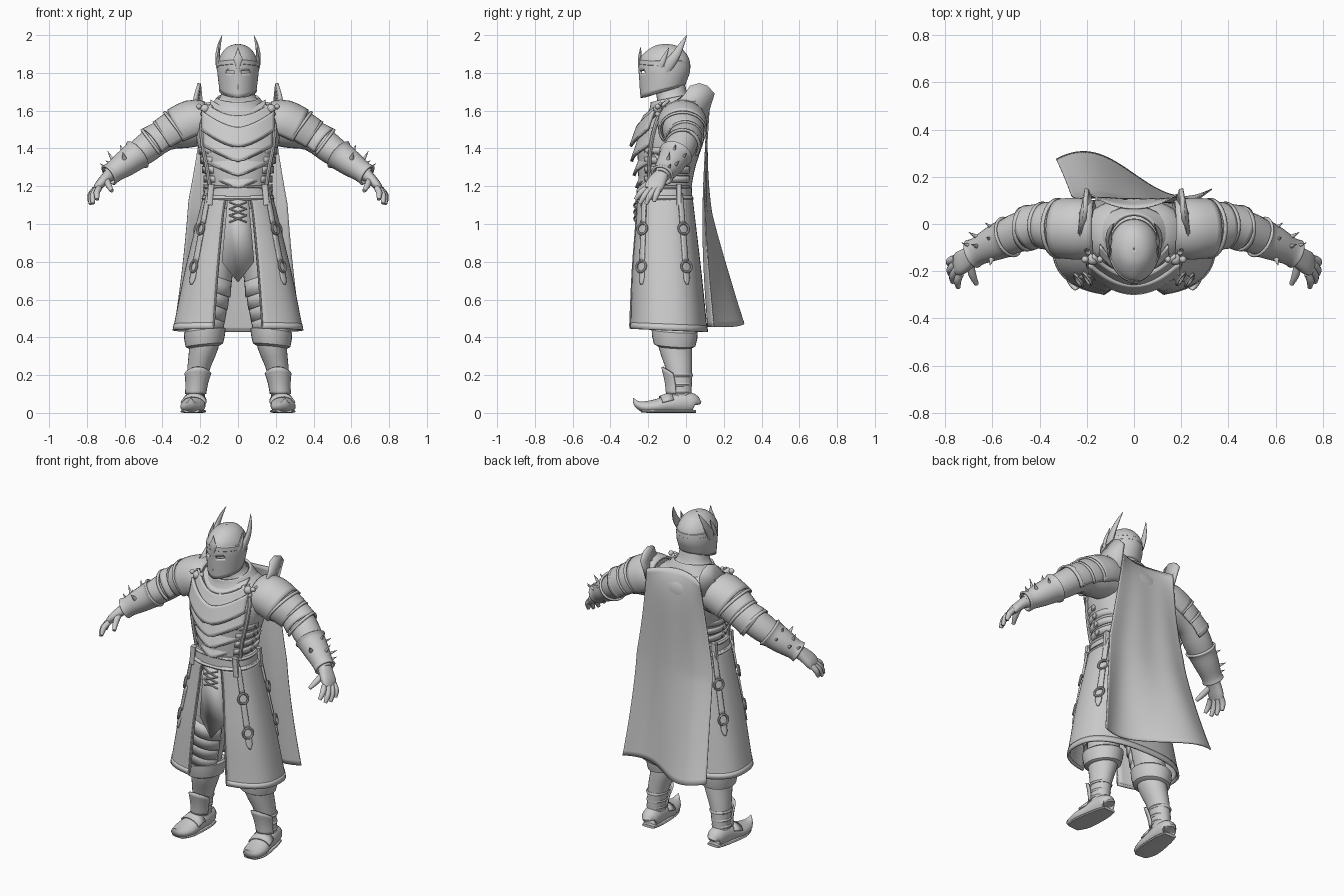
import bpy, bmesh, math
from mathutils import Vector
pi = math.pi


def make(name, verts, faces, mirror=False, thick=0.0):
    me = bpy.data.meshes.new(name)
    me.from_pydata([tuple(v) for v in verts], [], faces)
    bm = bmesh.new()
    bm.from_mesh(me)
    bmesh.ops.recalc_face_normals(bm, faces=bm.faces)
    bm.to_mesh(me)
    bm.free()
    ob = bpy.data.objects.new(name, me)
    bpy.context.collection.objects.link(ob)
    if thick:
        m = ob.modifiers.new("thickness", 'SOLIDIFY')
        m.thickness, m.offset = thick, 0
    if mirror:
        ob.modifiers.new("mirror", 'MIRROR')
    return ob


def smooth_path(pts, k):
    """Catmull-Rom through rows of (x, y, z, ra, rb)."""
    out = []
    for i in range(len(pts) - 1):
        p = [pts[max(0, min(len(pts) - 1, i + j))] for j in (-1, 0, 1, 2)]
        for s in range(k):
            t = s / k
            out.append([0.5 * (2 * b + (c - a) * t + (2 * a - 5 * b + 4 * c - d) * t * t
                        + (3 * b - a - 3 * c + d) * t ** 3) for a, b, c, d in zip(*p)])
    return out + [list(pts[-1])]


def tube(name, pts, n=24, ref='X', flat=False, arc=None, e=2, k=3, mirror=False, thick=0.0, fix=None, cap=True):
    """Elliptical sections swept along a path; arc (degrees) leaves it open."""
    pts = [tuple(p) if len(p) == 5 else tuple(p) + (p[3],) for p in pts]
    if k > 1:
        pts = smooth_path(pts, k)
    axis = Vector((1, 0, 0)) if ref == 'X' else Vector((0, 1, 0))
    P = [Vector(p[:3]) for p in pts]
    cols = n + 1 if arc else n
    a0, a1 = [math.radians(a) for a in (arc or (0, 360))]
    verts, faces = [], []
    for i, p in enumerate(pts):
        t = Vector((0, 0, 1)) if flat else (P[min(i + 1, len(P) - 1)] - P[max(i - 1, 0)]).normalized()
        u = (axis - t * axis.dot(t)).normalized()
        w = t.cross(u)
        for j in range(cols):
            a = a0 + (a1 - a0) * j / n
            c, s = math.cos(a), math.sin(a)
            c, s = math.copysign(abs(c) ** (2 / e), c), math.copysign(abs(s) ** (2 / e), s)
            verts.append(P[i] + u * c * max(p[3], .0005) + w * s * max(p[4], .0005))
    for i in range(len(pts) - 1):
        for j in range(n):
            q = (j + 1) % cols
            faces.append((i * cols + j, i * cols + q, (i + 1) * cols + q, (i + 1) * cols + j))
    if not arc and cap:
        faces += [tuple(range(cols)), tuple(range(len(verts) - cols, len(verts)))]
    if fix:
        verts = [fix(v) for v in verts]
    return make(name, verts, faces, mirror, thick)


def sheet(name, f, nu, nv, thick, mirror=False):
    verts = [f(-1 + 2 * i / nu, j / nv) for j in range(nv + 1) for i in range(nu + 1)]
    r = nu + 1
    faces = [(j * r + i, j * r + i + 1, (j + 1) * r + i + 1, (j + 1) * r + i) for j in range(nv) for i in range(nu)]
    return make(name, verts, faces, mirror, thick)


def rod(name, pts, r, mirror=False, k=3):
    return tube(name, [tuple(p) + (r,) for p in pts], 8, k=k, mirror=mirror)


def ring(name, loc, R, r, rot):
    bpy.ops.mesh.primitive_torus_add(location=loc, rotation=rot, major_radius=R, minor_radius=r,
                                     major_segments=20, minor_segments=8)
    bpy.context.object.name = name


# torso, collar and belt
tube("torso", [(0, -.11, 1.08, .165, .135), (0, -.11, 1.2, .16, .14), (0, -.1, 1.32, .188, .155), (0, -.075, 1.46, .222, .175),
     (0, -.045, 1.57, .215, .15), (0, -.045, 1.63, .16, .11), (0, -.07, 1.67, .095, .085), (0, -.09, 1.76, .075, .08)], 40, flat=True, e=2.3)
tube("gorget", [(0, -.065, 1.605, .165, .135), (0, -.065, 1.64, .13, .12), (0, -.07, 1.67, .105, .11)], 32, flat=True, cap=False,
     thick=.014, fix=lambda v: v + Vector((0, 0, .2 * (v.y + .05))))
tube("belt", [(0, -.115, 1.13, .185, .148), (0, -.115, 1.20, .175, .145)], 40, flat=True, e=2.4, k=1)
for z, r in ((1.135, .19), (1.195, .181)):
    tube("belt_rim", [(0, -.115, z - .01, r - .004, r - .042), (0, -.115, z, r + .004, r - .034),
         (0, -.115, z + .01, r - .004, r - .042)], 40, flat=True, e=2.4, k=2)

# overlapping breast plates: bottom z, half width, rise at sides, front y, curl power, height
for zb, w, rise, yf, p, h in ((1.57, .145, .055, -.215, 2, .03), (1.50, .175, .075, -.255, 2, .07), (1.41, .19, .09, -.293, 1.6, .10),
                              (1.33, .18, .085, -.288, 1.15, .10), (1.255, .165, .075, -.275, 1.1, .09), (1.19, .15, .065, -.262, 1.1, .08)):
    def breast(u, v):
        return (u * w, yf + (1 - v) * .035 + .09 * u * u, zb + rise * abs(u) ** p + h * (1 - v))
    sheet("breast_plate", breast, 24, 6, .016)
    rod("plate_rim", [breast(-1 + i / 6, 1) for i in range(13)], .007, k=1)
rod("breast_trim", [(.16, -.13, 1.6), (.192, -.16, 1.53), (.188, -.185, 1.42), (.165, -.195, 1.3), (.15, -.19, 1.2)], .011, True)
for i in range(4):
    z, r = 1.22 + .05 * i, .168 + .009 * i
    tube("side_band", [(0, -.1, z, r, .145), (0, -.1, z + .035, r + .009, .152)], 14, flat=True, arc=(-48, 48), e=2.3, k=1, mirror=True, thick=.012)
    for s in (-1, 1):
        ring("band_buckle", (s * (r + .01), -.11, z + .018), .016, .004, (0, pi / 2, 0))

# long open-fronted coat skirt with hem
sk = [(0, -.115, 1.15, .176, .142), (0, -.11, 1.0, .215, .155), (0, -.105, .75, .275, .18), (0, -.097, .52, .322, .196), (0, -.095, .45, .335, .202)]
tilt = lambda v: v + Vector((0, 0, -.06 * (v.y + .1) * (1.15 - v.z)))
tube("coat_skirt", sk, 56, flat=True, arc=(-73, 253), e=2.5, thick=.014, fix=tilt)
tube("coat_hem", [(0, -.095, .47, .335, .202), (0, -.095, .437, .341, .206)], 56, flat=True, arc=(-73, 253), e=2.5, k=1, thick=.012, fix=tilt)
rod("coat_edge", [(.07, -.257, 1.12), (.085, -.264, 1.0), (.108, -.283, .75), (.128, -.296, .46)], .005, True)
make("front_tabard", [(-.055, -.25, 1.13), (.055, -.25, 1.13), (.085, -.245, .80), (0, -.258, .69), (-.085, -.245, .80), (0, -.262, 1.13)],
     [(0, 5, 3, 4), (5, 1, 2, 3)], thick=.012)
for i in range(3):
    z = 1.01 + .035 * i
    for s in (-1, 1):
        rod("lacing", [(-.045 * s, -.264, z), (0, -.275, z + .018), (.045 * s, -.264, z + .036)], .005)


# hanging straps with rings on both sides of the skirt
def skirt_point(z, deg, out):
    a, f = math.radians(deg), (1.15 - z) / .71
    c, s = math.cos(a), math.sin(a)
    return Vector(((.18 + .16 * f + out) * math.copysign(abs(c) ** .8, c),
                   -.115 + .02 * f + (.145 + .06 * f + out) * math.copysign(abs(s) ** .8, s), z))


for deg in (-38, 28):
    for z0, z1 in ((1.16, 1.0), (.95, .80), (.75, .68)):
        def strap(u, v):
            taper = 1 - .7 * max(0, v - .6) / .4 if z1 < .7 else 1
            return skirt_point(z0 + (z1 - z0) * v, deg + 5 * u * taper, .012)
        sheet("hanging_strap", strap, 3, 6, .012, True)
    for z in (.975, .775):
        c = skirt_point(z, deg, .02)
        for s in (-1, 1):
            ring("strap_ring", (s * c.x, c.y, c.z), .029, .007, (0, s * (pi / 2 - .2), s * math.radians(deg * .9)))
    b = skirt_point(1.16, deg - 3, .012)
    tube("belt_loop", [(b.x, b.y, 1.1, .016, .014), (b.x - .01, b.y, 1.21, .016, .014)], 12, e=5, k=1, mirror=True)


# cape
def cape(u, v):
    hem = .211 - .095 * math.sin(u * pi / 1.3)
    f = v ** 2.3
    x = u * (.18 + .065 * min(1, v * 2.2) + .085 * v ** 2)
    y = .125 * (1 - f) + hem * f - .03 * math.sin(pi * v) + .008 * math.sin(8 * u) * v * (1 - f)
    y += .015 * math.sin(2 * pi * v) * -(v > .5) * (hem - .12) / .18
    return (x, y - .06 * (1 - v) ** 14 * (1 - u * u), 1.64 - (1.185 - .045 * u * u * (u < 0)) * v + .02 * (1 - u * u) * (1 - v))


sheet("cape", cape, 40, 40, .006)

# legs, thigh plates, knee cuffs and boots
tube("leg", [(.09, -.1, 1.0, .085, .1), (.135, -.08, .7, .103, .11), (.172, -.065, .45, .086, .092), (.182, -.055, .34, .077, .088),
     (.213, -.035, .21, .057, .066), (.225, -.028, .07, .048, .058)], 28, flat=True, mirror=True)
for i in range(4):
    z = .70 - .07 * i
    x, y = .139 + .011 * i, -.08 + .004 * i
    tube("thigh_plate", [(x, y, z + .03, .104, .112), (x + .008, y, z - .055, .107 - .004 * i, .119 - .004 * i)], 18, flat=True,
         arc=(-165, -15), k=1, mirror=True, thick=.01, fix=lambda v: v + Vector((0, 0, .35 * (v.x - .14))))
tube("knee_cuff", [(.18, -.06, .348, .08, .09), (.178, -.06, .358, .099, .11), (.177, -.06, .40, .108, .12),
     (.176, -.06, .435, .111, .122), (.176, -.06, .445, .1, .11), (.176, -.06, .44, .08, .09)], 28, flat=True, mirror=True, k=1,
     fix=lambda v: v + Vector((0, 0, -.06 * (v.y + .06) - .1 * (v.x - .18))))
for z, x, r in ((.20, .216, .058), (.15, .22, .053), (.11, .223, .051)):
    tube("boot_band", [(x, -.033, z - .009, r, r + .008), (x, -.033, z, r + .005, r + .012), (x, -.033, z + .009, r, r + .008)], 24, flat=True, mirror=True, k=2)
tube("shin_guard", [(.224, -.035, .1, .053, .066), (.218, -.04, .16, .058, .068), (.212, -.048, .21, .069, .078)], 16, flat=True,
     arc=(-165, -15), mirror=True, thick=.01, fix=lambda v: v + Vector((0, 0, max(0, v.z - .15) * max(0, -.07 - v.y) * 10)))
tube("boot_foot", [(.222, .048, .045, .03, .03), (.223, .04, .05, .048, .05), (.226, -.02, .055, .056, .062), (.232, -.09, .045, .06, .05),
     (.24, -.16, .034, .066, .038), (.245, -.22, .032, .052, .03), (.248, -.26, .048, .026, .018), (.248, -.28, .078, .002, .002)], 24,
     mirror=True, fix=lambda v: Vector((v.x, v.y, max(0, v.z))))
tube("boot_sole", [(.222, .052, .008, .04, .008), (.226, -.02, .008, .058, .008), (.24, -.16, .008, .066, .008), (.246, -.235, .011, .04, .009)], 12, e=4, mirror=True)
tube("instep_plate", [(.228, -.07, .058, .06, .052), (.236, -.13, .045, .066, .042)], 16, arc=(10, 170), k=1, mirror=True, thick=.008)

# arms with layered shoulder plates
tube("arm", [(.17, -.02, 1.53, .11, .11), (.3, -.015, 1.51, .11, .112), (.4, -.002, 1.465, .078, .085), (.5, -.04, 1.39, .083, .077),
     (.6, -.085, 1.318, .062, .058), (.69, -.13, 1.255, .038, .036)], 24, ref='Y', mirror=True)
plates = ([(.17, -.02, 1.545, .115, .1), (.24, -.02, 1.535, .125, .117), (.32, -.018, 1.498, .12, .114)],
          [(.30, -.016, 1.51, .106, .102), (.34, -.01, 1.487, .101, .102), (.385, -.006, 1.46, .092, .098)],
          [(.36, -.006, 1.475, .086, .09), (.40, -.004, 1.452, .084, .09), (.45, -.018, 1.418, .09, .098)])
for p in plates:
    tube("shoulder_plate", p, 24, ref='Y', arc=(-35, 215), mirror=True, thick=.012)
    x, y, z, a, b = p[-1]
    tube("plate_edge", [(x - .008, y, z + .005, a + .001, b + .001), (x + .004, y, z - .004, a + .004, b + .004)], 24, ref='Y',
         arc=(-35, 215), k=1, mirror=True, thick=.01)
fin = ((-.13, 1.61), (-.06, 1.645), (-.01, 1.685), (.02, 1.73), (.07, 1.745), (.115, 1.73), (.15, 1.69), (.13, 1.63), (.11, 1.56), (0, 1.58))
make("shoulder_fin", [(.205 + (1.745 - z) * (.3 if -.1 < y < .05 else -.1), y, z) for y, z in fin] + [(.22, .05, 1.65)],
     [(i, (i + 1) % 10, 10) for i in range(10)], True, .018)
for dx, dz, r in ((0, 0, .024), (.032, .012, .015), (-.03, .008, .014), (.01, -.028, .014)):
    for s in (-1, 1):
        bpy.ops.mesh.primitive_uv_sphere_add(segments=14, ring_count=8, radius=r, location=(s * (.175 + dx), -.15, 1.61 + dz))
        bpy.context.object.name = "shoulder_clasp"

# bracers, spikes and hands
tube("bracer", [(.53, -.054, 1.37, .086, .082), (.548, -.062, 1.356, .076, .071), (.6, -.085, 1.318, .067, .063), (.66, -.115, 1.275, .054, .051),
     (.685, -.127, 1.258, .058, .055)], 24, ref='Y', mirror=True, cap=False, thick=.012)
for base, tip in (((.60, -.07, 1.365), (.625, -.055, 1.42)), ((.65, -.1, 1.315), (.69, -.085, 1.385)), ((.585, -.03, 1.34), (.63, .005, 1.375)),
                  ((.645, -.067, 1.3), (.70, -.035, 1.335)), ((.60, -.138, 1.34), (.61, -.175, 1.38)), ((.675, -.1, 1.28), (.73, -.08, 1.32))):
    tube("bracer_spike", [base + (.016,), tip + (.001,)], 10, ref='Y' if tip[0] - base[0] > .02 else 'X', k=1, mirror=True)
tube("palm", [(.675, -.122, 1.265, .036, .034), (.705, -.145, 1.238, .046, .028), (.735, -.165, 1.205, .051, .024), (.752, -.175, 1.18, .045, .017)],
     16, ref='Y', e=2.5, mirror=True)
for base, mid, tip in (((.735, -.21, 1.19), (.748, -.24, 1.165), (.745, -.268, 1.13)), ((.75, -.19, 1.185), (.768, -.22, 1.15), (.768, -.245, 1.108)),
                       ((.757, -.168, 1.182), (.778, -.192, 1.148), (.78, -.212, 1.105)), ((.757, -.145, 1.185), (.78, -.157, 1.155), (.785, -.17, 1.118)),
                       ((.695, -.165, 1.235), (.685, -.215, 1.205), (.667, -.255, 1.175))):
    tube("finger", [base + (.016,), mid + (.0165,), tip + (.01,)], 10, ref='X', mirror=True)


# helmet with eye slits, brow band, crest and horns
def face(v):
    k = max(0, 1 - abs(v.x) / .09) * max(0, min(1, (-.13 - v.y) / .06)) * max(0, min(1, (1.93 - v.z) / .05))
    low = max(0, min(1, (1.80 - v.z) / .12))
    return Vector((v.x, v.y - .014 * k, v.z + low * (.28 * (v.y + .22) - .012 * k)))


helmet = tube("helmet", [(0, -.115, 1.68, .092, .106), (0, -.11, 1.76, .1, .117), (0, -.107, 1.83, .103, .124), (0, -.107, 1.88, .092, .115),
              (0, -.107, 1.92, .066, .084), (0, -.107, 1.94, .036, .05), (0, -.107, 1.948, .002, .002)], 40, flat=True, cap=False, thick=.012, fix=face)
tube("head", [(0, -.1, 1.70, .06, .08), (0, -.1, 1.8, .084, .1), (0, -.105, 1.88, .07, .085)], 20, flat=True)
for s in (-1, 1):
    bpy.ops.mesh.primitive_cube_add(size=1, location=(s * .04, -.23, 1.805), rotation=(0, -s * .12, 0))
    cutter = bpy.context.object
    cutter.name, cutter.scale = "eye_cutter", (.044, .1, .013)
    cutter.hide_render, cutter.display_type = True, 'WIRE'
    cut = helmet.modifiers.new("eye_slit", 'BOOLEAN')
    cut.operation, cut.object = 'DIFFERENCE', cutter
tube("brow_band", [(0, -.108, 1.832, .103, .124), (0, -.108, 1.84, .110, .131), (0, -.108, 1.862, .108, .129), (0, -.108, 1.87, .097, .119)], 40,
     flat=True, k=1, fix=lambda v: Vector((v.x, v.y - .012 * max(0, 1 - abs(v.x) / .09) * (v.y < -.13), v.z + .1 * max(0, .1 - abs(v.x)) * (v.y < -.1))))
tube("brow_crest", [(0, -.242, 1.775, .006, .006), (0, -.244, 1.84, .014, .01), (0, -.245, 1.875, .024, .009), (0, -.243, 1.9, .012, .007),
     (0, -.24, 1.935, .002, .002)], 12, flat=True)
rod("face_ridge", [(0, -.241, 1.79), (0, -.241, 1.73), (0, -.234, 1.67)], .005)
rod("dome_ridge", [(0, -.22, 1.885), (0, -.185, 1.922), (0, -.107, 1.948), (0, -.03, 1.92), (0, .008, 1.86)], .005)
rod("cheek_trim", [(.03, -.222, 1.675), (.075, -.18, 1.688), (.093, -.13, 1.704), (.09, -.09, 1.715), (.07, -.04, 1.73)], .007, True)
tube("horn", [(.096, -.11, 1.80, .012, .02), (.104, -.085, 1.85, .015, .028), (.107, -.05, 1.90, .012, .022), (.098, -.02, 1.955, .008, .013),
     (.084, .004, 2.0, .001, .001)], 12, mirror=True)
tube("small_horn", [(.098, -.135, 1.83, .012, .018), (.104, -.12, 1.87, .011, .015), (.1, -.09, 1.935, .001, .001)], 10, mirror=True)

# smooth shading with crisp plate edges
bpy.ops.object.select_all(action='SELECT')
bpy.context.view_layer.objects.active = helmet
bpy.ops.object.shade_smooth_by_angle(angle=math.radians(40))
